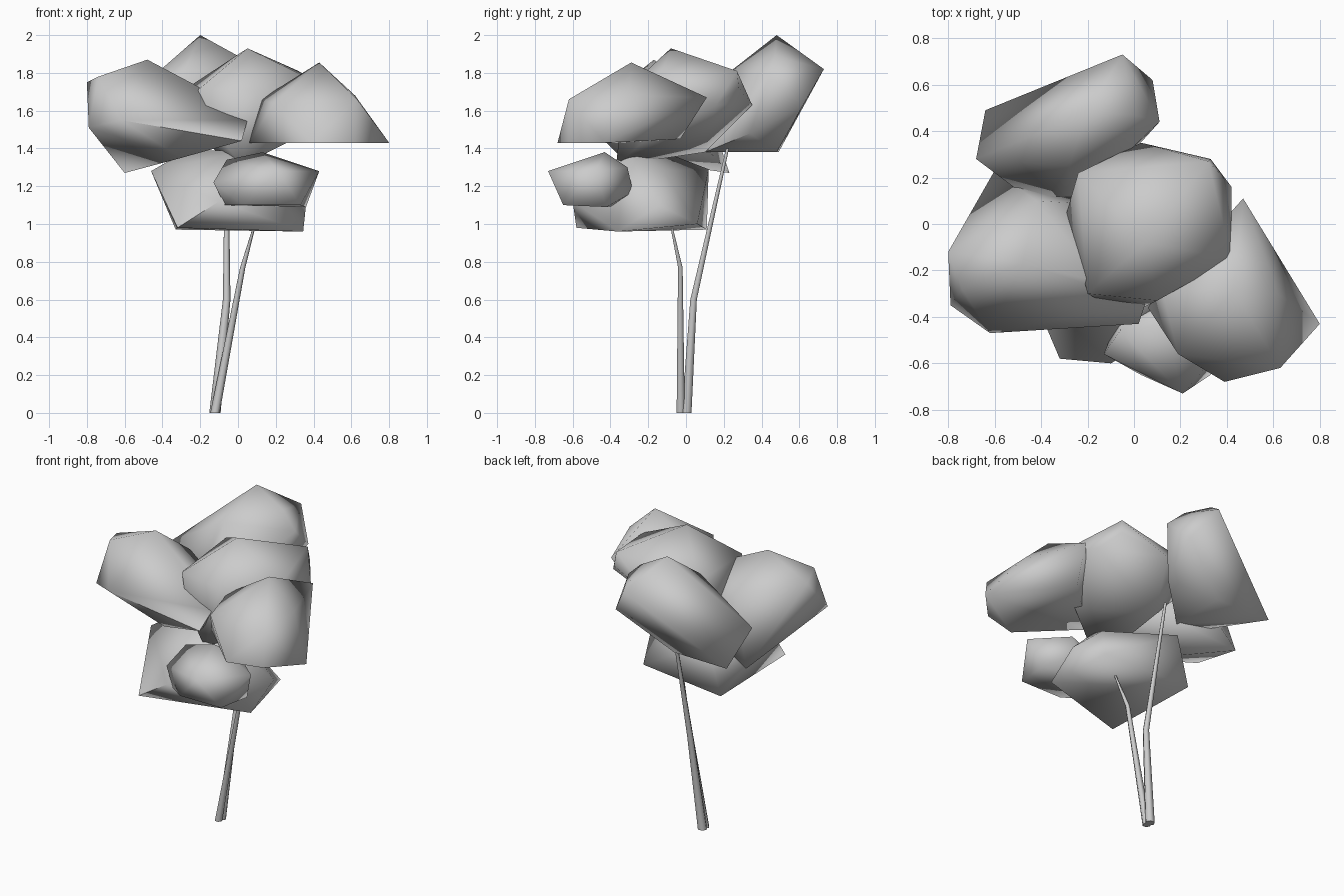
import bpy, bmesh, math


def finish(name, bm, angle):
    bmesh.ops.recalc_face_normals(bm, faces=bm.faces)
    me = bpy.data.meshes.new(name)
    bm.to_mesh(me)
    bm.free()
    for p in me.polygons:
        p.use_smooth = True
    me.set_sharp_from_angle(angle=math.radians(angle))
    ob = bpy.data.objects.new(name, me)
    bpy.context.collection.objects.link(ob)
    return ob


def clump(name, *corners):
    """Faceted leaf mass: convex hull of a few corner points."""
    bm = bmesh.new()
    for c in corners:
        bm.verts.new(c)
    r = bmesh.ops.convex_hull(bm, input=bm.verts[:])
    junk = {v for v in r["geom_interior"] + r["geom_unused"]
            if isinstance(v, bmesh.types.BMVert)}
    bmesh.ops.delete(bm, geom=list(junk), context='VERTS')
    return finish(name, bm, 75)


def stem(name, path, sides=6):
    """Tapered tube through (x, y, z, radius) stations."""
    bm = bmesh.new()
    rings = []
    for x, y, z, r in path:
        rings.append([bm.verts.new((x + r * math.cos(a), y + r * math.sin(a), z))
                      for a in (2 * math.pi * i / sides for i in range(sides))])
    for lo, hi in zip(rings, rings[1:]):
        for i in range(sides):
            j = (i + 1) % sides
            bm.faces.new((lo[i], lo[j], hi[j], hi[i]))
    bm.faces.new(rings[0][::-1])
    bm.faces.new(rings[-1])
    return finish(name, bm, 70)


# Two leaning stems
stem("main_trunk", [(-0.122, 0.003, 0, .030), (-0.06, 0.04, 0.6, .020), (-0.06, 0.22, 1.40, .009)])
stem("side_trunk", [(-0.122, -0.028, 0, .025), (0.025, -0.03, 0.77, .014), (0.09, -0.08, 1.0, .006)])

# Upper leaf masses
clump("left_foliage",
      (-.80, -.12, 1.75), (-.74, -.28, 1.78), (-.79, -.35, 1.51), (-.62, -.47, 1.55),
      (-.48, -.17, 1.87), (-.60, .23, 1.27), (-.30, -.34, 1.35), (.02, -.43, 1.44),
      (.05, -.34, 1.55), (-.14, -.25, 1.69), (-.10, .08, 1.43), (-.42, .10, 1.66))
clump("back_foliage",
      (-.20, .48, 2.0), (-.05, .73, 1.82), (.08, .62, 1.63), (.11, .44, 1.79),
      (-.64, .49, 1.38), (-.68, .28, 1.58), (-.40, .07, 1.40), (-.25, .10, 1.38),
      (.02, .34, 1.48), (-.28, .25, 1.82), (-.25, .48, 1.38), (0, .47, 1.89))
clump("right_foliage",
      (.43, -.29, 1.855), (.47, .11, 1.67), (.80, -.43, 1.43), (.63, -.62, 1.66),
      (.39, -.68, 1.43), (.19, -.56, 1.64), (.06, -.36, 1.43), (.12, -.28, 1.66),
      (.42, -.03, 1.45), (.62, -.62, 1.43), (.62, -.30, 1.68))
clump("centre_foliage",
      (.05, -.08, 1.93), (.32, .27, 1.81), (.33, .28, 1.72), (.03, .35, 1.63),
      (.42, .16, 1.63), (.42, -.15, 1.75), (.28, -.22, 1.44), (.02, -.37, 1.31),
      (-.20, -.30, 1.72), (-.24, .22, 1.74), (-.29, .05, 1.60), (-.08, .10, 1.38),
      (.10, -.33, 1.70), (-.13, -.34, 1.50), (-.09, -.16, 1.35))

# Lower leaf masses
clump("lower_foliage",
      (-.46, -.25, 1.28), (-.27, -.14, 1.39), (-.32, -.58, .98), (.345, -.36, .96),
      (.36, -.14, 1.10), (-.24, .12, 1.29), (-.33, .11, .97), (.05, -.32, 1.39),
      (.15, -.12, 1.28), (-.10, -.60, 1.12), (.27, .06, 1.0))
clump("front_foliage",
      (.13, -.43, 1.38), (.21, -.73, 1.28), (.43, -.48, 1.28), (.36, -.42, 1.09),
      (.33, -.65, 1.10), (.03, -.65, 1.10), (-.07, -.58, 1.10), (-.13, -.56, 1.22),
      (-.06, -.46, 1.34), (.20, -.28, 1.17), (.22, -.31, 1.30), (-.05, -.36, 1.10))
